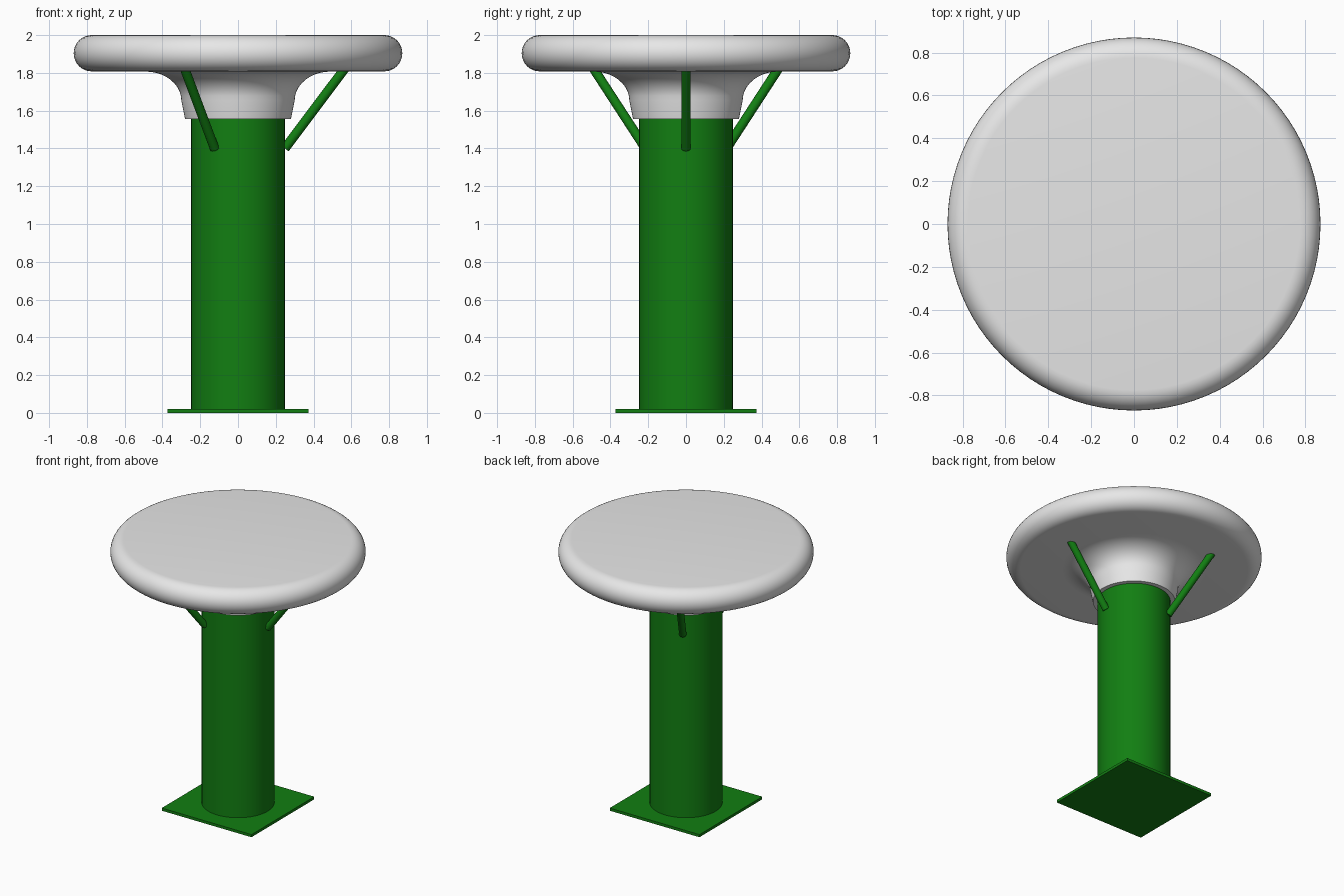
import bpy, bmesh, math
from mathutils import Vector

if "Cube" in bpy.data.objects:
    bpy.data.objects.remove(bpy.data.objects["Cube"])


def material(name, rgb):
    m = bpy.data.materials.new(name)
    m.diffuse_color = (*rgb, 1)
    m.use_nodes = True
    m.node_tree.nodes["Principled BSDF"].inputs["Base Color"].default_value = m.diffuse_color
    return m


GREY = material("light grey", (0.80, 0.80, 0.80))
GREEN = material("green", (0.006, 0.21, 0.006))


def finish(ob, name, mat, smooth=True):
    ob.name = name
    ob.data.materials.append(mat)
    if smooth:
        bpy.ops.object.select_all(action='DESELECT')
        ob.select_set(True)
        bpy.context.view_layer.objects.active = ob
        bpy.ops.object.shade_smooth_by_angle(angle=math.radians(35))
    return ob


def lathe(name, profile, mat, steps=96):
    """Spin an (r, z) profile around z; r = 0 ends close to a point."""
    bm = bmesh.new()
    vs = [bm.verts.new((r, 0, z)) for r, z in profile]
    es = [bm.edges.new(p) for p in zip(vs, vs[1:])]
    bmesh.ops.spin(bm, geom=vs + es, axis=(0, 0, 1), cent=(0, 0, 0),
                   angle=math.tau, steps=steps)
    bmesh.ops.remove_doubles(bm, verts=bm.verts, dist=1e-5)
    bmesh.ops.recalc_face_normals(bm, faces=bm.faces)
    me = bpy.data.meshes.new(name)
    bm.to_mesh(me)
    bm.free()
    ob = bpy.data.objects.new(name, me)
    bpy.context.collection.objects.link(ob)
    return finish(ob, name, mat)


def rod(name, a, b, radius, mat, sides):
    a, b = Vector(a), Vector(b)
    bpy.ops.mesh.primitive_cylinder_add(vertices=sides, radius=radius,
                                        depth=(b - a).length, location=(a + b) / 2)
    ob = bpy.context.object
    ob.rotation_euler = (b - a).to_track_quat('Z', 'Y').to_euler()
    return finish(ob, name, mat)


# Round cap: flared collar underneath, bullnose rim, flat top
collar = [(0, 1.555), (0.28, 1.555)]
n = 10
for i in range(n + 1):                      # concave quarter sweep
    t = math.pi / 2 * i / n
    collar.append((0.49 - 0.19 * math.cos(t), 1.655 + 0.152 * math.sin(t)))
rim = []
for i in range(17):                         # half-round edge
    t = -math.pi / 2 + math.pi * i / 16
    rim.append((0.775 + 0.095 * math.cos(t), 1.904 + 0.096 * math.sin(t)))
lathe("round_cap", collar + rim + [(0, 2.0)], GREY)

# Post
rod("post", (0, 0, 0.01), (0, 0, 1.56), 0.248, GREEN, 64)

# Square base plate
bpy.ops.mesh.primitive_cube_add(size=1, location=(0, 0, 0.01))
plate = bpy.context.object
plate.scale = (0.746, 0.746, 0.02)
finish(plate, "base_plate", GREEN, smooth=False)

# Three slanted braces
for i in range(3):
    c, s = math.cos(i * math.tau / 3), math.sin(i * math.tau / 3)
    r0, r1 = 0.248, 0.567
    rod(f"brace_{i + 1}", (r0 * c, r0 * s, 1.40), (r1 * c, r1 * s, 1.825),
        0.025, GREEN, 24)
